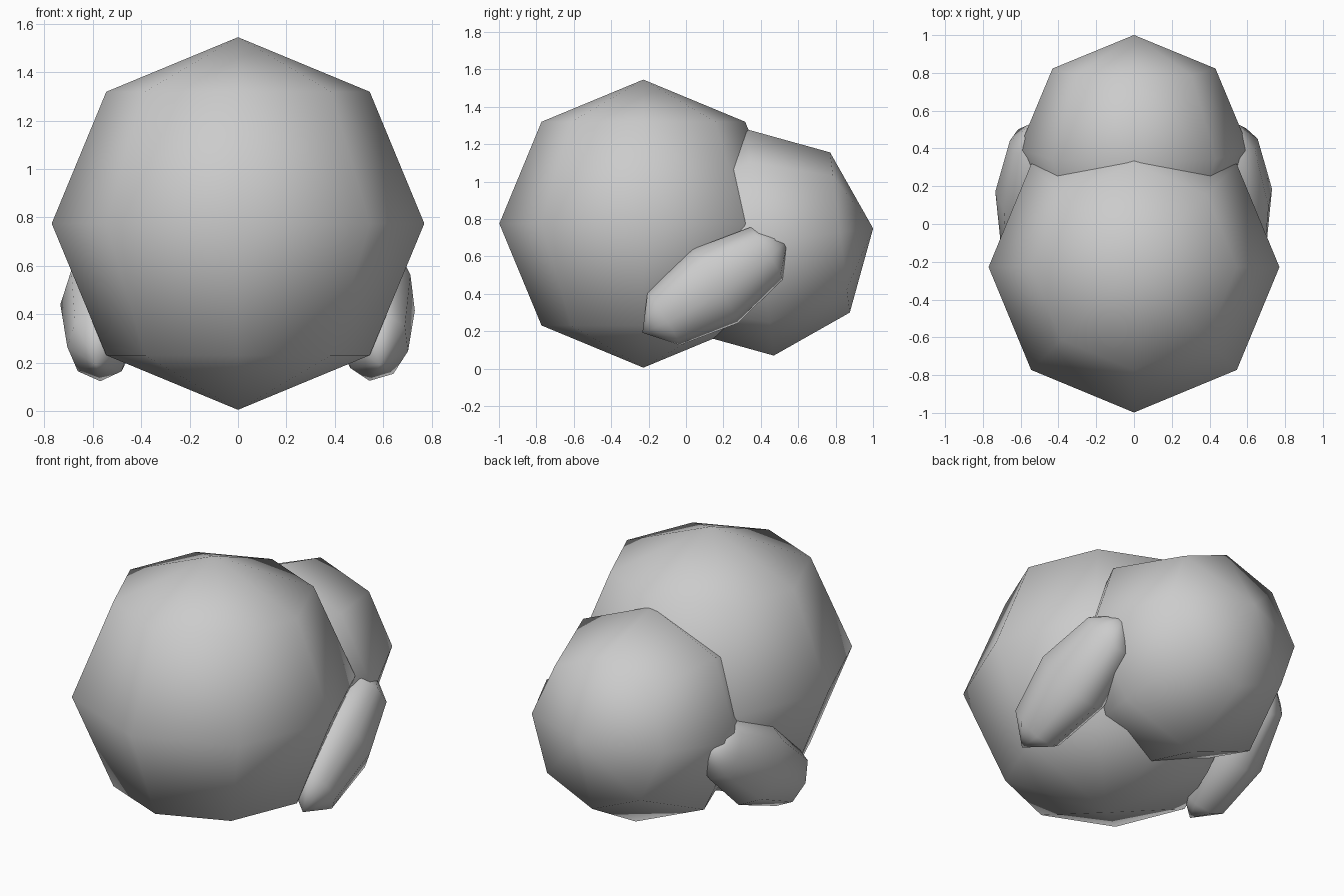
import bpy
from math import radians
from mathutils import Matrix, Vector

if "Cube" in bpy.data.objects:
    bpy.data.objects.remove(bpy.data.objects["Cube"])


def ball(name, loc, radii, rot):
    """Low-poly, smooth-shaded ellipsoid: 8 segments, 4 rings."""
    bpy.ops.mesh.primitive_uv_sphere_add(segments=8, ring_count=4, radius=1)
    ob = bpy.context.object
    ob.name = name
    ob.matrix_world = (Matrix.Translation(loc) @ rot
                       @ Matrix.Diagonal(Vector((*radii, 1))))
    bpy.ops.object.shade_smooth()
    return ob


def turn(deg, axis):
    return Matrix.Rotation(radians(deg), 4, axis)


# large front ball, pole straight up
ball("front_ball", (0, -0.228, 0.775), (0.77, 0.77, 0.77), Matrix.Identity(4))

# smaller rear ball, pole pointing backwards
ball("rear_ball", (0, 0.395, 0.675), (0.61, 0.61, 0.61), turn(-83, 'X'))

# flattened side pads, rising towards the back and leaning inwards
for name, side, roll in (("right_pad", 1, 9), ("left_pad", -1, 0)):
    ball(name, (side * 0.553, 0.155, 0.44), (0.182, 0.237, 0.462),
         turn(side * 5, 'Z') @ turn(-57.5, 'X') @ turn(roll, 'Z'))
